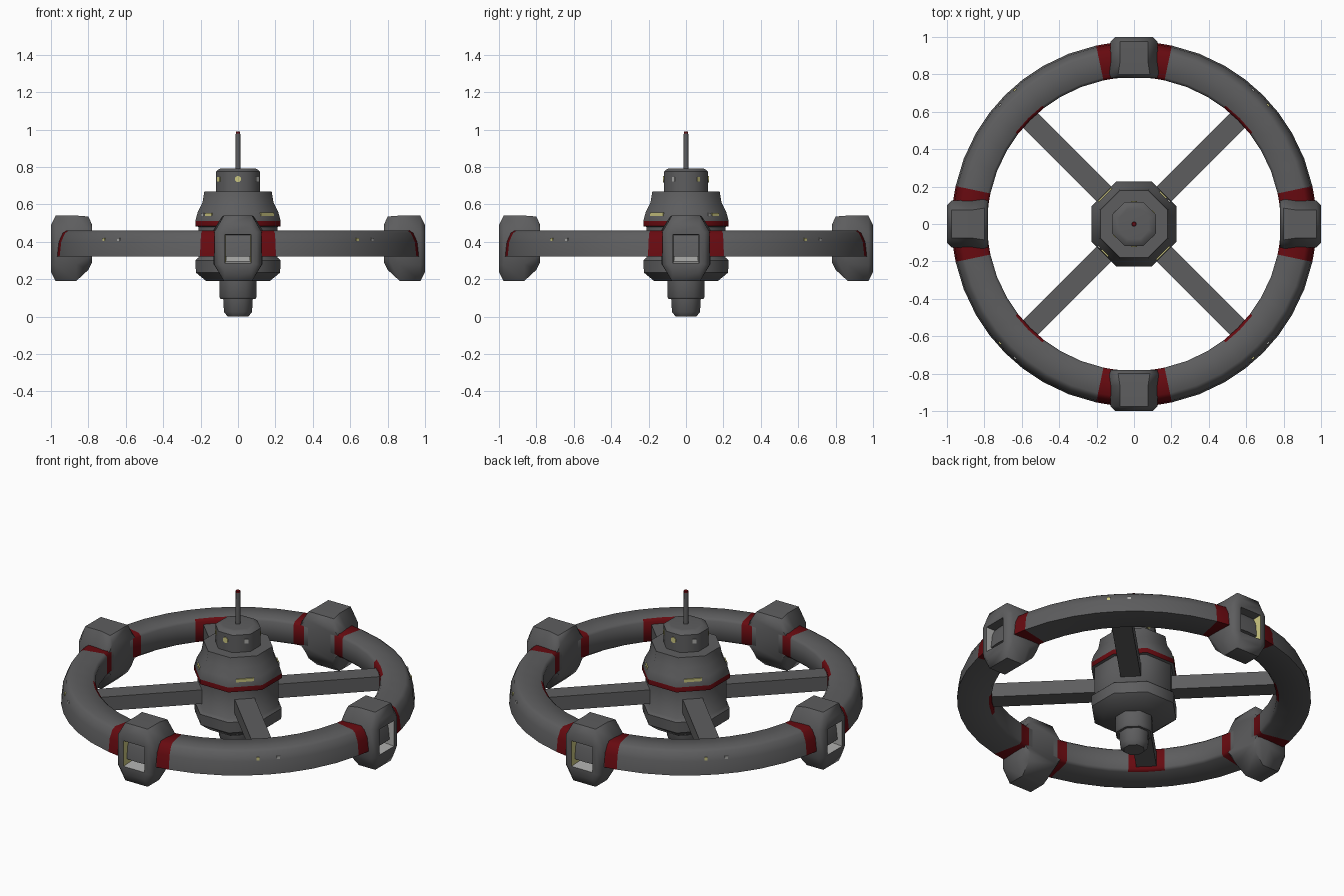
import bpy, bmesh
from math import sin, cos, pi, radians
from mathutils import Matrix, Vector

cube = bpy.data.objects.get("Cube")
if cube:
    bpy.data.objects.remove(cube, do_unlink=True)


def material(name, r, g, b):
    m = bpy.data.materials.new(name)
    m.use_nodes = True
    m.diffuse_color = (r, g, b, 1)
    bsdf = next(n for n in m.node_tree.nodes if n.type == 'BSDF_PRINCIPLED')
    bsdf.inputs["Base Color"].default_value = (r, g, b, 1)
    bsdf.inputs["Roughness"].default_value = 0.8
    return m


MATS = [material("hull_grey", 0.11, 0.11, 0.113),
        material("marking_red", 0.135, 0.003, 0.005),
        material("window_yellow", 0.6, 0.57, 0.22),
        material("window_pale_grey", 0.42, 0.42, 0.41)]
HULL, RED, YELLOW, PALE = range(4)


def finish(name, bm, smooth=True):
    """Clean the mesh, turn it into an object and shade it."""
    bmesh.ops.remove_doubles(bm, verts=bm.verts, dist=1e-5)
    bmesh.ops.recalc_face_normals(bm, faces=bm.faces)
    me = bpy.data.meshes.new(name)
    bm.to_mesh(me)
    bm.free()
    for m in MATS:
        me.materials.append(m)
    ob = bpy.data.objects.new(name, me)
    bpy.context.collection.objects.link(ob)
    if smooth:
        bpy.ops.object.select_all(action='DESELECT')
        ob.select_set(True)
        bpy.context.view_layer.objects.active = ob
        bpy.ops.object.shade_smooth_by_angle(angle=radians(48))
    return ob


def loft(bm, loops, closed=False, rule=lambda i, j: HULL):
    """Skin a list of point loops; rule picks the colour by loop and side."""
    rows = [[bm.verts.new(p) for p in loop] for loop in loops]
    n = len(rows[0])
    pairs = list(zip(rows, rows[1:] + rows[:1])) if closed else list(zip(rows, rows[1:]))
    for i, (a, b) in enumerate(pairs):
        for j in range(n):
            k = (j + 1) % n
            bm.faces.new((a[j], a[k], b[k], b[j])).material_index = rule(i, j)
    if not closed:
        bm.faces.new(rows[0])
        bm.faces.new(rows[-1]).material_index = rule(len(rows) - 1, 0)


def turned(name, profile, sides=8, rule=lambda i, j: HULL):
    """Many-sided turned body; the profile gives (flat distance, height)."""
    loops = []
    for d, z in profile:
        r = d / cos(pi / sides)
        loops.append([(r * cos((j + .5) * 2 * pi / sides),
                       r * sin((j + .5) * 2 * pi / sides), z) for j in range(sides)])
    bm = bmesh.new()
    loft(bm, loops, rule=rule)
    return finish(name, bm)


def plate(name, angle, dist, z, w, h, mat, offset=0, disc=False):
    """Thin light set on an outward face at the given angle."""
    bm = bmesh.new()
    if disc:
        bmesh.ops.create_cone(bm, cap_ends=True, segments=12, radius1=w / 2,
                              radius2=w / 2, depth=0.009)
        bmesh.ops.rotate(bm, verts=bm.verts, matrix=Matrix.Rotation(pi / 2, 3, 'Y'))
    else:
        bmesh.ops.create_cube(bm, size=1)
        bmesh.ops.scale(bm, verts=bm.verts, vec=(0.009, w, h))
    bmesh.ops.translate(bm, verts=bm.verts, vec=(dist, offset, z))
    bmesh.ops.rotate(bm, verts=bm.verts, matrix=Matrix.Rotation(radians(angle), 3, 'Z'))
    for f in bm.faces:
        f.material_index = mat
    return finish(name, bm, smooth=False)


# Central hub, with a red belt
hub_profile = [(.17, .19), (.225, .235), (.228, .3), (.212, .315), (.212, .48),
               (.228, .483), (.228, .512), (.215, .56), (.19, .61), (.18, .67)]
turned("hub", hub_profile, rule=lambda i, j: RED if i == 5 else HULL)

# Docking neck below, control tower and mast above
turned("docking_collar", [(.093, .095), (.1, .105), (.1, .2)])
turned("docking_port", [(.055, 0), (.075, .025), (.08, .11)])
turned("control_tower", [(.118, .66), (.118, .775), (.1, .79), (.08, .792)])
turned("mast", [(.014, .78), (.012, .98), (.012, .99)],
       rule=lambda i, j: RED if i >= 1 else HULL)

# Outer ring: red bands beside the pods, red patches where the spokes meet it
section = [(.975, .32), (.966, .4), (.945, .447), (.925, .46),
           (.8, .46), (.785, .445), (.785, .335), (.8, .32)]
half = [0, 7.5, 12, 21, 30, 37.7]
quarter = half + [45] + [90 - a for a in half[:0:-1]]
angles = [a + q for q in (0, 90, 180, 270) for a in quarter]
ring_loops = [[(r * cos(radians(a)), r * sin(radians(a)), z) for r, z in section]
              for a in angles]


def ring_colour(i, j):
    a = quarter[i % len(quarter)]
    if a in (7.5, 78):
        return RED
    return RED if a in (37.7, 45) and j in (4, 5, 6) else HULL


bm = bmesh.new()
loft(bm, ring_loops, closed=True, rule=ring_colour)
finish("outer_ring", bm)

# Spokes
for n in range(4):
    bm = bmesh.new()
    bmesh.ops.create_cube(bm, size=1)
    bmesh.ops.scale(bm, verts=bm.verts, vec=(.62, .112, .085))
    bmesh.ops.translate(bm, verts=bm.verts, vec=(.5, 0, .387))
    bmesh.ops.rotate(bm, verts=bm.verts, matrix=Matrix.Rotation(radians(45 + 90 * n), 3, 'Z'))
    finish("spoke_%d" % (n + 1), bm)


# Pods: chamfered bodies with a recessed window facing outward
def pod_loop(r, w, low, high, cx=0.0, cz=0.0):
    right = [(w - cx, low), (w, low + cz), (w, high - cz), (w - cx, high)]
    pts = right + [(-y, z) for y, z in reversed(right)]
    return [Vector((r, y, z)) for y, z in pts]


pod_loops = [pod_loop(.78, .125, .29, .49, .035, .04),
             pod_loop(.8, .13, .25, .535, .045, .07),
             pod_loop(.865, .13, .19, .54, .055, .09),
             pod_loop(.975, .125, .19, .54, .05, .085),
             pod_loop(1, .1, .24, .49, .03, .04),
             pod_loop(1, .07, .285, .44),
             pod_loop(.905, .064, .295, .434),
             pod_loop(.905, .055, .355, .43)]

for n, name in enumerate(("left", "back", "right", "front")):
    side = YELLOW if name in ("front", "back") else PALE

    # Lit side walls, pale floor and pale lower half of the back wall
    def pod_colour(i, j):
        if i == 5:
            return {1: side, 5: side, 7: PALE}.get(j, HULL)
        return PALE if i == 6 and j == 7 else HULL

    bm = bmesh.new()
    loft(bm, pod_loops, rule=pod_colour)
    bmesh.ops.dissolve_degenerate(bm, dist=1e-5, edges=bm.edges)
    bmesh.ops.rotate(bm, verts=bm.verts, matrix=Matrix.Rotation(n * pi / 2, 3, 'Z'))
    finish(name + "_pod", bm)

# Tower lights: round ones front and back, square ones on the diagonal faces
for name, a in (("front", -90), ("back", 90)):
    plate("tower_round_light_" + name, a, .118, .735, .034, .034, YELLOW, disc=True)
for n, a in enumerate((45, 135, 225, 315)):
    even = n % 2 == 0
    plate("tower_square_light_%d" % (n + 1), a, .118, .735, .02, .024,
          YELLOW if even else PALE, offset=-.026 if even else .026)

# Hub windows: long strips on two diagonal faces, short ones on the others
for n, a in enumerate((-45, 135)):
    plate("hub_long_window_%d" % (n + 1), a, .219, .547, .1, .018, YELLOW)
for n, a in enumerate((45, 225)):
    plate("hub_short_window_%d" % (n + 1), a, .219, .547, .05, .016, YELLOW)
    plate("hub_small_window_%d" % (n + 1), a, .219, .547, .016, .016, PALE, offset=-.045)

# Paired lights on the ring
for n in range(4):
    for s in (-1, 1):
        plate("ring_light_%d_%d" % (n + 1, s + 2), 45 + 90 * n + 3.4 * s, .958, .412,
              .018, .018, YELLOW if s < 0 else PALE)
